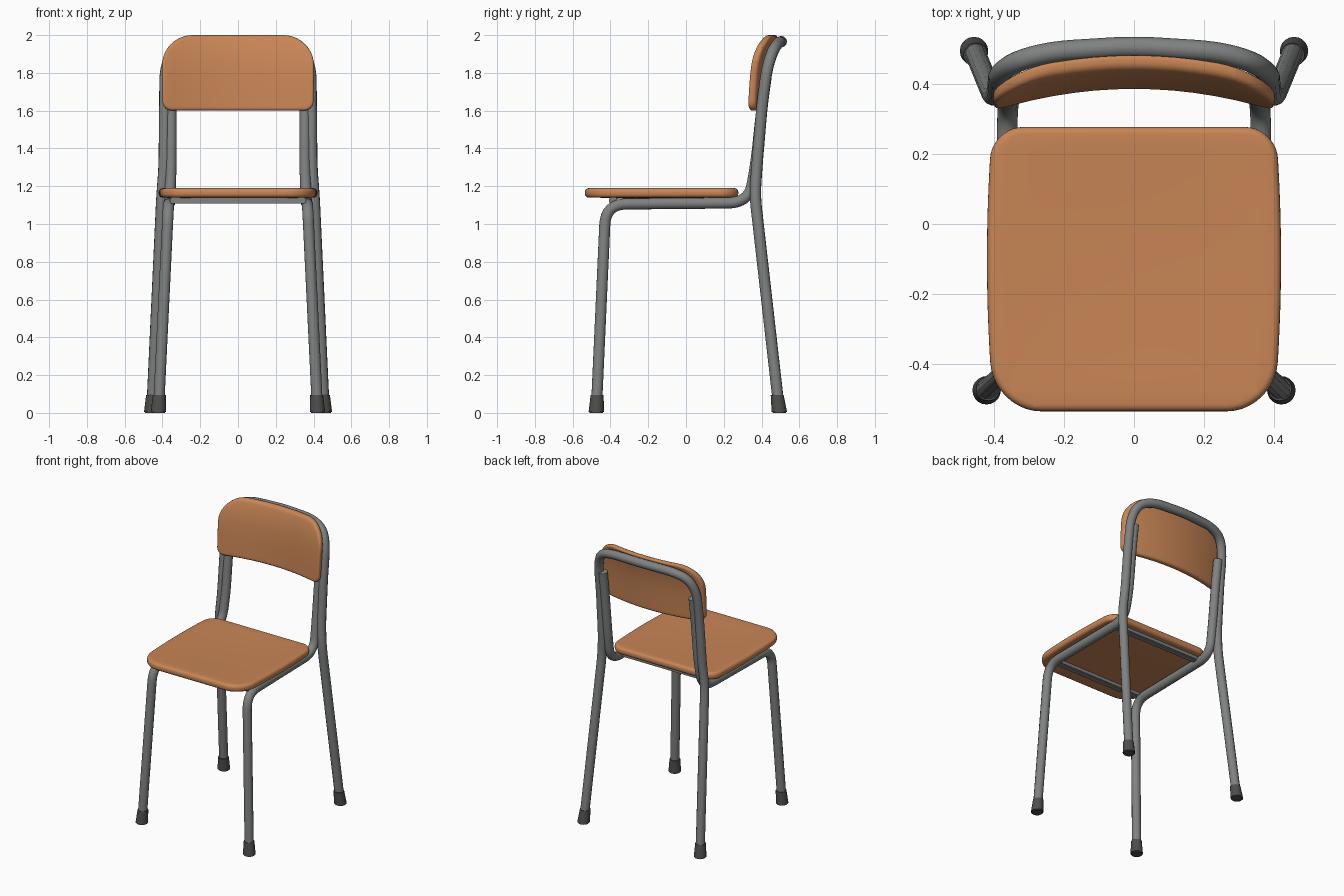
import bpy, bmesh, math
from mathutils import Vector

if "Cube" in bpy.data.objects:
    bpy.data.objects.remove(bpy.data.objects["Cube"])


def material(name, col):
    m = bpy.data.materials.new(name)
    m.diffuse_color = (*col, 1)
    m.use_nodes = True
    m.node_tree.nodes["Principled BSDF"].inputs["Base Color"].default_value = m.diffuse_color
    return m


WOOD = material("orange wood", (0.58, 0.235, 0.092))
STEEL = material("grey steel", (0.215, 0.225, 0.225))
RUBBER = material("dark rubber", (0.075, 0.075, 0.077))


def finish(ob, mat, angle=40):
    ob.data.materials.clear()
    ob.data.materials.append(mat)
    bpy.ops.object.select_all(action='DESELECT')
    ob.select_set(True)
    bpy.context.view_layer.objects.active = ob
    bpy.ops.object.shade_smooth_by_angle(angle=math.radians(angle))
    return ob


def from_bmesh(name, bm, mat, angle=40):
    bmesh.ops.recalc_face_normals(bm, faces=bm.faces[:])
    me = bpy.data.meshes.new(name)
    bm.to_mesh(me)
    bm.free()
    ob = bpy.data.objects.new(name, me)
    bpy.context.collection.objects.link(ob)
    return finish(ob, mat, angle)


def rounded_path(points, r):
    """Polyline with each inner corner replaced by a smooth bend."""
    p = [Vector(q) for q in points]
    out = [p[0]]
    for a, b, c in zip(p, p[1:], p[2:]):
        s = b + (a - b).normalized() * min(r, (a - b).length * 0.49)
        e = b + (c - b).normalized() * min(r, (c - b).length * 0.49)
        for i in range(9):
            t = i / 8
            out.append(s * (1 - t) ** 2 + b * 2 * t * (1 - t) + e * t * t)
    return out + [p[-1]]


def tube(name, points, bend, radius=0.03):
    pts = rounded_path(points, bend)
    cu = bpy.data.curves.new(name, 'CURVE')
    cu.dimensions = '3D'
    cu.bevel_depth = radius
    cu.bevel_resolution = 4
    cu.use_fill_caps = True
    sp = cu.splines.new('POLY')
    sp.points.add(len(pts) - 1)
    for v, co in zip(sp.points, pts):
        v.co = (*co, 1)
    ob = bpy.data.objects.new(name, cu)
    bpy.context.collection.objects.link(ob)
    bpy.ops.object.select_all(action='DESELECT')
    ob.select_set(True)
    bpy.context.view_layer.objects.active = ob
    bpy.ops.object.convert(target='MESH')
    return finish(bpy.context.object, STEEL)


def plate(name, hw, lo, hi, r_lo, r_hi, thick, bevel, shape):
    """Rounded panel drawn in (x, v), thickened in w, then bent by shape()."""
    outline = []
    for sx, v, r, a0 in ((1, lo, r_lo, -90), (1, hi, r_hi, 0),
                         (-1, hi, r_hi, 90), (-1, lo, r_lo, 180)):
        cx = sx * (hw - r)
        cv = v + r if v == lo else v - r
        for i in range(11):
            a = math.radians(a0 + 9 * i)
            outline.append((cx + r * math.cos(a), cv + r * math.sin(a)))
    bm = bmesh.new()
    f = bm.faces.new([bm.verts.new((x, v, 0)) for x, v in outline])
    ext = bmesh.ops.extrude_face_region(bm, geom=[f])
    for g in ext['geom']:
        if isinstance(g, bmesh.types.BMVert):
            g.co.z = thick
    rim = [e for e in bm.edges if abs(e.verts[0].co.z - e.verts[1].co.z) < 1e-5]
    bmesh.ops.bevel(bm, geom=rim, offset=bevel, segments=4, profile=0.5,
                    affect='EDGES', clamp_overlap=True)
    # cut rows and columns so that the panel can bend
    for i in range(1, 14):
        t = i / 14
        for co, no in (((hw * (2 * t - 1) + 1e-4, 0, 0), (1, 0, 0)),
                       ((0, lo + (hi - lo) * t + 1e-4, 0), (0, 1, 0))):
            bmesh.ops.bisect_plane(bm, geom=bm.verts[:] + bm.edges[:] + bm.faces[:],
                                   plane_co=co, plane_no=no)
    for v in bm.verts:
        v.co = shape(*v.co)
    return from_bmesh(name, bm, WOOD, 50)


# Seat: bulging sides, slight dish
def seat_shape(x, y, w):
    k = 1 - 0.045 * ((y + 0.1) / 0.42) ** 2
    d = max(0, 1 - (x / 0.4) ** 2) * max(0, 1 - ((y + 0.1) / 0.38) ** 2)
    return Vector((x * k, y, 1.14 + w - 0.008 * d))


plate("seat", 0.42, -0.535, 0.277, 0.14, 0.09, 0.05, 0.02, seat_shape)


# Backrest: curved around the sitter, leaning back at the top
def back_shape(x, z, w):
    t = (z - 1.6) / 0.4
    lean = 0.385 + 0.022 * t + 0.038 * max(0, t) ** 4
    return Vector((x * (0.985 + 0.015 * t), lean + w - 0.06 * (x / 0.4) ** 2, z))


plate("backrest", 0.405, 1.6, 2.0, 0.05, 0.165, 0.042, 0.016, back_shape)

# Rear legs running up into the bent top loop
half = [(0.455, 0.492, 0.03), (0.403, 0.365, 1.15), (0.391, 0.375, 1.3),
        (0.388, 0.402, 1.62), (0.386, 0.428, 1.82), (0.345, 0.462, 1.925),
        (0.24, 0.492, 1.962)]
loop = half + [(0, 0.507, 1.966)] + [(-x, y, z) for x, y, z in reversed(half)]
tube("rear_leg_and_back_loop", loop, 0.07)

for s, side in ((1, "right"), (-1, "left")):
    # Front leg, seat rail and inner back post in one bent tube
    tube("front_leg_and_rail_" + side,
         [(s * 0.42, -0.474, 0.03), (s * 0.368, -0.425, 1.105),
          (s * 0.362, 0.33, 1.112), (s * 0.354, 0.368, 1.3),
          (s * 0.354, 0.402, 1.62), (s * 0.354, 0.425, 1.78)], 0.11)

    # Rubber feet, aligned with their legs
    for name, bottom, top in (
            ("front_foot_", (0.421, -0.475, 0), (0.368, -0.425, 1.105)),
            ("rear_foot_", (0.457, 0.494, 0), (0.403, 0.365, 1.15))):
        b, t = Vector(bottom), Vector(top)
        b.x *= s
        t.x *= s
        d = (t - b) / (t.z - b.z)
        bm = bmesh.new()
        bmesh.ops.create_cone(bm, cap_ends=True, segments=20, radius1=0.041,
                              radius2=0.034, depth=0.1)
        for v in bm.verts:
            h = v.co.z + 0.05
            v.co = Vector((v.co.x, v.co.y, 0)) + b + d * h
        rims = [e for e in bm.edges if abs(e.verts[0].co.z - e.verts[1].co.z) < 1e-4]
        bmesh.ops.bevel(bm, geom=rims, offset=0.006, segments=2, affect='EDGES')
        from_bmesh(name + side, bm, RUBBER)

# Flat cross bars under the seat
for name, y in (("front_cross_bar", -0.385), ("rear_cross_bar", 0.215)):
    bm = bmesh.new()
    bmesh.ops.create_cube(bm, size=1)
    for v in bm.verts:
        v.co = Vector((v.co.x * 0.72, v.co.y * 0.045 + y, v.co.z * 0.034 + 1.125))
    bmesh.ops.bevel(bm, geom=bm.edges[:], offset=0.006, segments=2, affect='EDGES')
    from_bmesh(name, bm, STEEL)
